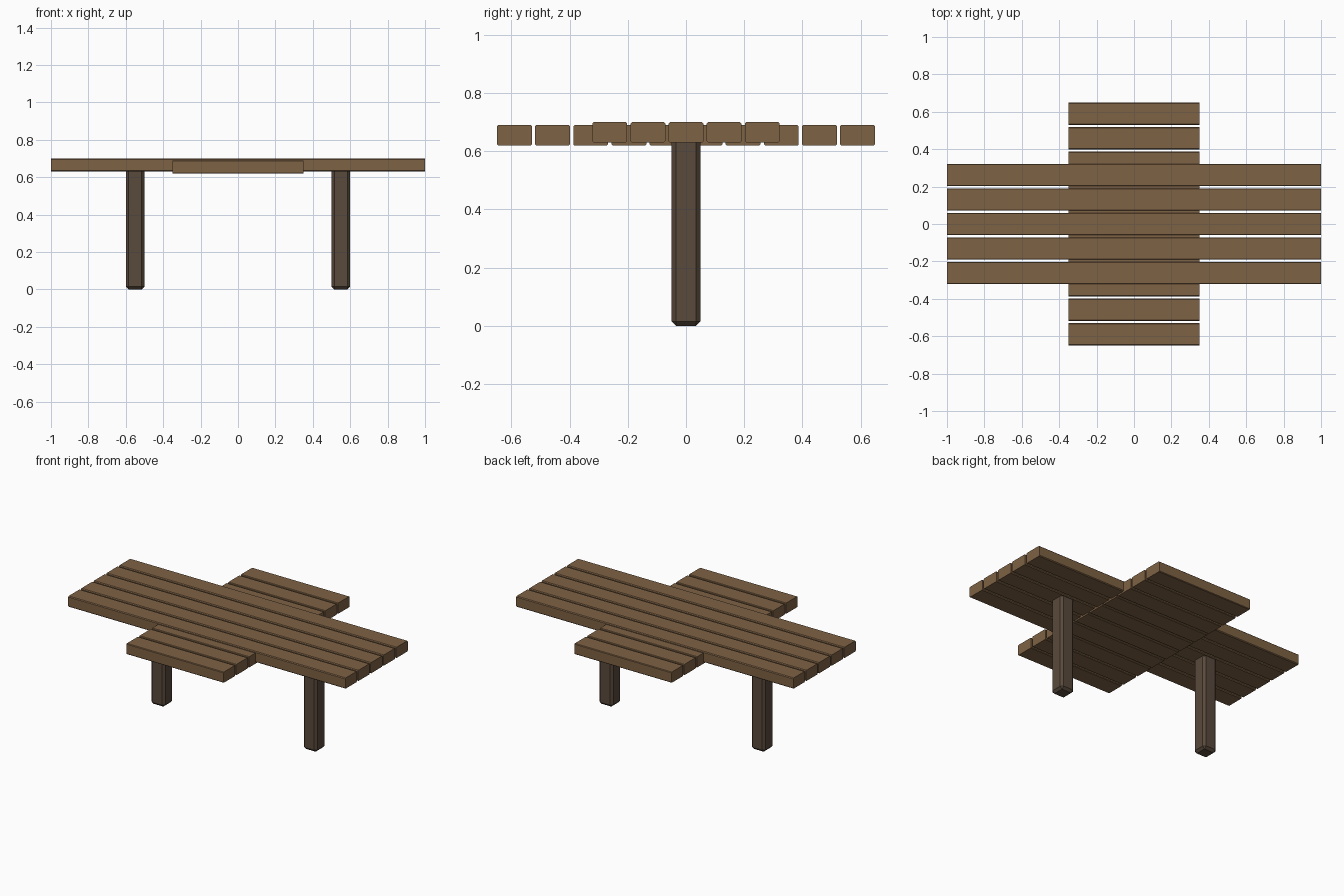
import bpy, bmesh

if "Cube" in bpy.data.objects:
    bpy.data.objects.remove(bpy.data.objects["Cube"])


def material(name, rgb):
    m = bpy.data.materials.new(name)
    m.diffuse_color = (*rgb, 1)
    m.use_nodes = True
    m.node_tree.nodes["Principled BSDF"].inputs["Base Color"].default_value = m.diffuse_color
    return m


PLANK = material("plank_wood", (0.21, 0.122, 0.058))
LEG = material("leg_wood", (0.10, 0.068, 0.045))


def box(name, size, center, bevel, mat, long_edges_only=False):
    """Chamfered box; optionally only the edges running along x are cut."""
    bm = bmesh.new()
    bmesh.ops.create_cube(bm, size=1)
    for v in bm.verts:
        v.co = [v.co[i] * size[i] for i in range(3)]
    edges = [e for e in bm.edges if not long_edges_only
             or abs(e.verts[0].co.x - e.verts[1].co.x) > 1e-4]
    bmesh.ops.bevel(bm, geom=edges, offset=bevel, segments=1,
                    profile=0.5, affect='EDGES')
    mesh = bpy.data.meshes.new(name)
    bm.to_mesh(mesh)
    bm.free()
    mesh.materials.append(mat)
    ob = bpy.data.objects.new(name, mesh)
    ob.location = center
    bpy.context.collection.objects.link(ob)
    return ob


PITCH = 0.131

# long top planks running along x
for i in range(5):
    box(f"top_plank_{i + 1}", (2.0, 0.12, 0.07), (0, (i - 2) * PITCH, 0.665),
        0.005, PLANK, True)

# short planks just below, spreading out to front and back
for i in range(10):
    box(f"cross_plank_{i + 1}", (0.7, 0.12, 0.07), (0, (i - 4.5) * PITCH, 0.655),
        0.004, PLANK, True)

# two chamfered posts
for side, x in (("left", -0.55), ("right", 0.55)):
    box(f"{side}_leg", (0.1, 0.1, 0.65), (x, 0, 0.325), 0.015, LEG)
